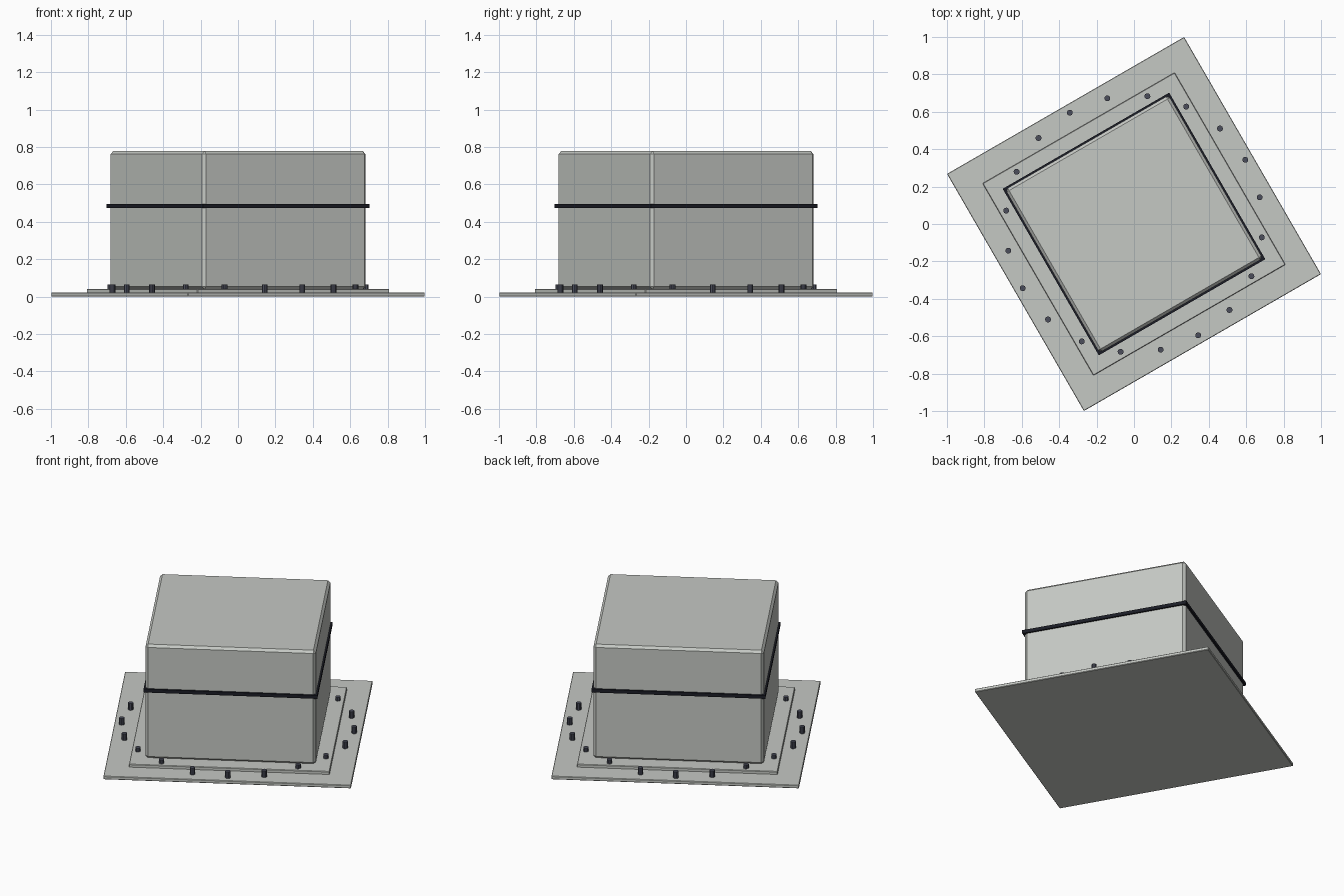
import bpy
import math
from mathutils import Matrix, Vector

if "Cube" in bpy.data.objects:
    bpy.data.objects.remove(bpy.data.objects["Cube"], do_unlink=True)

TURN = math.radians(30)


def material(name, rgb):
    m = bpy.data.materials.new(name)
    m.use_nodes = True
    colour = (*rgb, 1.0)
    m.diffuse_color = colour
    m.node_tree.nodes["Principled BSDF"].inputs["Base Color"].default_value = colour
    return m


light_grey = material("light grey", (0.56, 0.58, 0.55))
band_black = material("band black", (0.011, 0.012, 0.019))
bolt_grey = material("bolt grey", (0.07, 0.075, 0.105))


def square_block(name, half, bottom, top, mat, bevel):
    """Square slab turned with the whole model, with chamfered edges."""
    bpy.ops.mesh.primitive_cube_add(size=1, location=(0, 0, (bottom + top) / 2),
                                    rotation=(0, 0, TURN))
    ob = bpy.context.object
    ob.name = name
    ob.data.transform(Matrix.Diagonal((2 * half, 2 * half, top - bottom, 1)))
    ob.data.materials.append(mat)
    if bevel:
        mod = ob.modifiers.new("chamfer", 'BEVEL')
        mod.width = bevel
        mod.segments = 1
    return ob


# Stepped plates and the main box
square_block("base_plate", 0.732, 0.0, 0.021, light_grey, 0.003)
square_block("raised_plate", 0.593, 0.018, 0.04, light_grey, 0.003)
square_block("main_box", 0.504, 0.038, 0.777, light_grey, 0.015)

# Dark band wrapped around the box
square_block("seam_band", 0.514, 0.473, 0.495, band_black, 0)

# Ring of bolts
COUNT = 20
for i in range(COUNT):
    angle = TURN + i * math.tau / COUNT
    spot = Vector((0.687 * math.cos(angle), 0.687 * math.sin(angle), 0.041))
    bpy.ops.mesh.primitive_cylinder_add(vertices=10, radius=0.016, depth=0.046,
                                        location=spot, rotation=(0, 0, angle))
    bolt = bpy.context.object
    bolt.name = f"bolt_{i + 1}"
    bolt.data.materials.append(bolt_grey)
